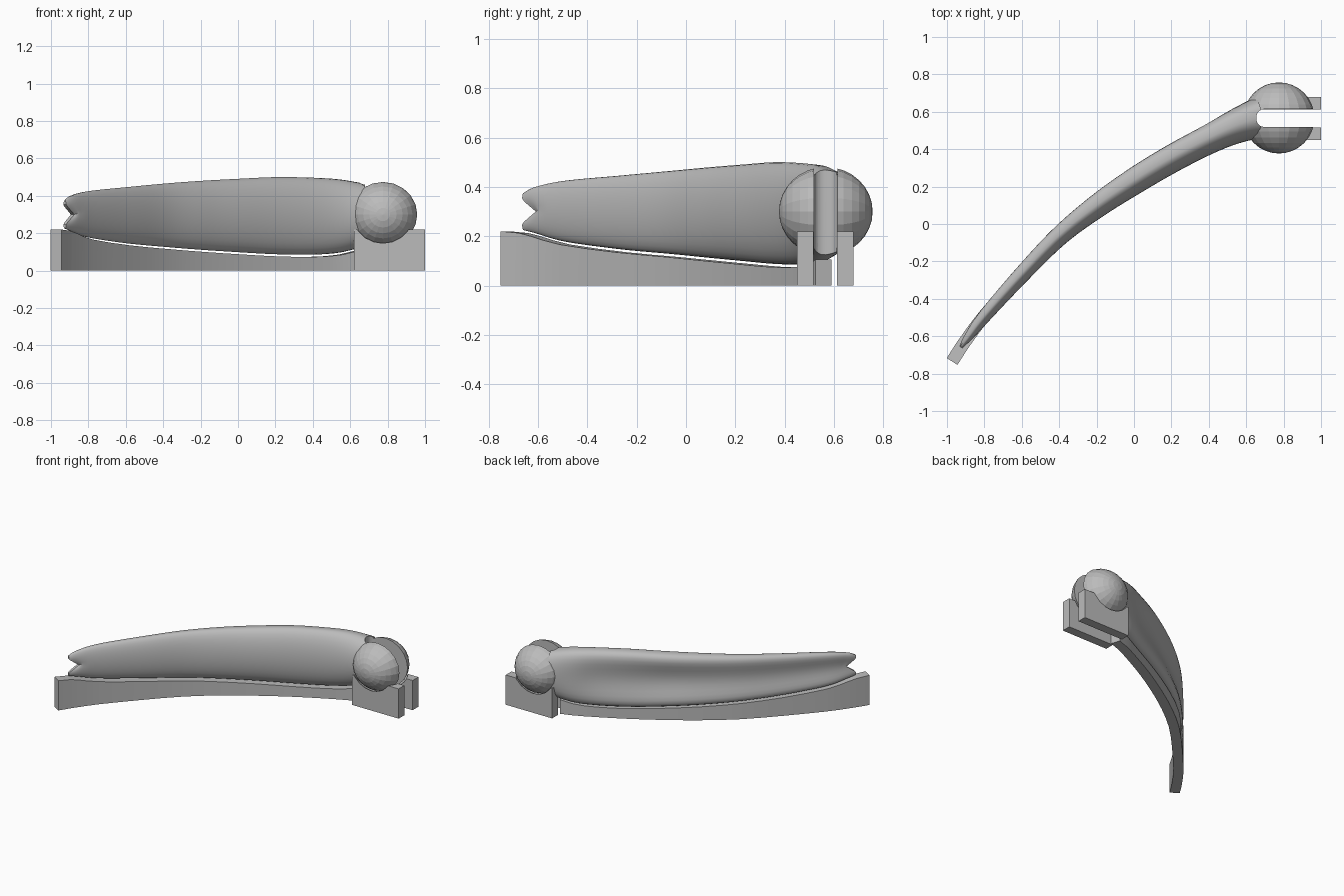
import bpy, bmesh, math
from mathutils import Vector, Matrix

old = bpy.data.objects.get("Cube")
if old:
    bpy.data.objects.remove(old, do_unlink=True)

grey = bpy.data.materials.new("light grey")
grey.use_nodes = True
grey.diffuse_color = (0.5, 0.5, 0.5, 1)
grey.node_tree.nodes["Principled BSDF"].inputs["Base Color"].default_value = (0.5, 0.5, 0.5, 1)

# Stations along the arm: x, y, half width, bottom, top, groove depth
STATIONS = [
    (-0.925, -0.66, 0.012, 0.225, 0.375, 0.3),
    (-0.89, -0.61, 0.026, 0.212, 0.40, 0.6),
    (-0.8, -0.49, 0.038, 0.178, 0.425, 0.7),
    (-0.6, -0.265, 0.048, 0.147, 0.446, 0.7),
    (-0.4, -0.06, 0.056, 0.128, 0.465, 0.7),
    (-0.2, 0.1, 0.068, 0.112, 0.48, 0.7),
    (0.0, 0.235, 0.077, 0.099, 0.491, 0.7),
    (0.2, 0.355, 0.081, 0.088, 0.5, 0.6),
    (0.4, 0.46, 0.085, 0.086, 0.497, 0.45),
    (0.55, 0.53, 0.098, 0.098, 0.487, 0.2),
    (0.69, 0.575, 0.112, 0.135, 0.462, 0.0),
]
BALL = Vector((0.775, 0.567, 0.3))
STEPS, N = 6, 32


def make(name, bm):
    bmesh.ops.recalc_face_normals(bm, faces=bm.faces)
    mesh = bpy.data.meshes.new(name)
    bm.to_mesh(mesh)
    bm.free()
    mesh.materials.append(grey)
    ob = bpy.data.objects.new(name, mesh)
    bpy.context.collection.objects.link(ob)
    return ob


def activate(ob):
    bpy.ops.object.select_all(action='DESELECT')
    ob.select_set(True)
    bpy.context.view_layer.objects.active = ob


def cut(ob, cutter):
    mod = ob.modifiers.new("cut", 'BOOLEAN')
    mod.operation, mod.solver, mod.object = 'DIFFERENCE', 'EXACT', cutter
    activate(ob)
    bpy.ops.object.modifier_apply(modifier=mod.name)


def box(name, lo, hi):
    bm = bmesh.new()
    bmesh.ops.create_cube(bm, size=1)
    lo, hi = Vector(lo), Vector(hi)
    for v in bm.verts:
        v.co = (lo + hi) / 2 + v.co * (hi - lo)
    return make(name, bm)


def sphere(name, radius):
    # Poles point along y
    bm = bmesh.new()
    bmesh.ops.create_uvsphere(bm, u_segments=20, v_segments=16, radius=radius)
    bmesh.ops.rotate(bm, verts=bm.verts, matrix=Matrix.Rotation(math.pi / 2, 3, 'X'))
    for v in bm.verts:
        v.co.z *= 0.95
        v.co += BALL
    return make(name, bm)


def smooth_rows(rows):
    # Catmull-Rom interpolation of every column
    out = []
    for i in range(len(rows) - 1):
        a, b, c, d = (Vector(rows[max(0, min(len(rows) - 1, i + k))]) for k in (-1, 0, 1, 2))
        for s in range(STEPS):
            t = s / STEPS
            out.append(b + (c - a) * t / 2 + (a - b * 2.5 + c * 2 - d / 2) * t**2
                       + ((b - c) * 3 + d - a) * t**3 / 2)
    return out + [Vector(rows[-1])]


def tangents(rows):
    last = len(rows) - 1
    return [(rows[min(i + 1, last)] - rows[max(i - 1, 0)]).to_2d().normalized()
            for i in range(len(rows))]


rows = smooth_rows(STATIONS)

# Curved arm: convex front, grooved back, forked tip
bm = bmesh.new()
rings = []
travel = 0.0
for i, (row, tan) in enumerate(zip(rows, tangents(rows))):
    x, y, w, zlo, zhi, groove = row
    if i:
        travel += (row - rows[i - 1]).to_2d().length
    notch = 0.07 * max(0, 1 - travel / 0.14)
    ring = []
    for j in range(N):
        c, v = math.cos(math.tau * j / N), math.sin(math.tau * j / N)
        if c > 1e-6:
            u = -w * c
        else:
            u = w * (1 + 0.4 * groove) * (abs(c)**0.6 - 0.9 * groove * c**4)
        along = notch * max(0, 1 - abs(v) / 0.65)
        ring.append(bm.verts.new((x + along * tan.x - u * tan.y, y + along * tan.y + u * tan.x,
                                  (zlo + zhi) / 2 + v * (zhi - zlo) / 2)))
    rings.append(ring)
for a, b in zip(rings, rings[1:]):
    for j in range(N):
        bm.faces.new((a[j], a[(j + 1) % N], b[(j + 1) % N], b[j]))
for ring in (rings[0], rings[-1]):
    for j in range(-N // 4, N // 4):
        ids = [j % N, (j + 1) % N, (N // 2 - j - 1) % N, (N // 2 - j) % N]
        bm.faces.new([ring[k] for k in dict.fromkeys(ids)])
arm = make("curved_arm", bm)

# Ball end
ball = sphere("ball_end", 0.19)

# Curved rail under the arm
path = [Vector((-0.9725, -0.735, 0, 0.25, 0, 0))] + [r for r in rows[::3] if r.x < 0.66]
bm = bmesh.new()
rings = []
for row, tan in zip(path, tangents(path)):
    top = min(0.22, row[3] - 0.012)
    side = Vector((-tan.y, tan.x, 0)) * 0.034
    mid = Vector((row.x, row.y, 0))
    up = Vector((0, 0, top))
    rings.append([bm.verts.new(p) for p in (mid - side, mid + side, mid + side + up, mid - side + up)])
for a, b in zip(rings, rings[1:]):
    for j in range(4):
        bm.faces.new((a[j], a[(j + 1) % 4], b[(j + 1) % 4], b[j]))
bm.faces.new(rings[0])
bm.faces.new(rings[-1])
rail = make("support_rail", bm)

# Two cradle blocks hollowed to clear the ball
clearance = sphere("ball_clearance", 0.2)
for name, y0, y1 in (("front_cradle", 0.45, 0.517), ("back_cradle", 0.613, 0.68)):
    block = box(name, (0.62, y0, 0), (1, y1, 0.22))
    cut(block, clearance)
    cut(block, arm)

# Round-ended slot through the ball and the arm's end
slot = box("slot_cutter", (0.655, 0.519, -0.2), (1.2, 0.614, 0.8))
bm = bmesh.new()
bm.from_mesh(slot.data)
corners = [e for e in bm.edges if all(v.co.x < 0.7 for v in e.verts)
           and abs(e.verts[0].co.z - e.verts[1].co.z) > 0.5]
bmesh.ops.bevel(bm, geom=corners, offset=0.04, segments=5, profile=0.5, affect='EDGES')
bm.to_mesh(slot.data)
bm.free()
for ob in (arm, ball):
    cut(ob, slot)

# Shading: smooth arm and rail, faceted ball
for ob in (arm, rail):
    activate(ob)
    bpy.ops.object.shade_smooth_by_angle(angle=math.radians(35))

for helper in (clearance, slot):
    bpy.data.objects.remove(helper, do_unlink=True)
